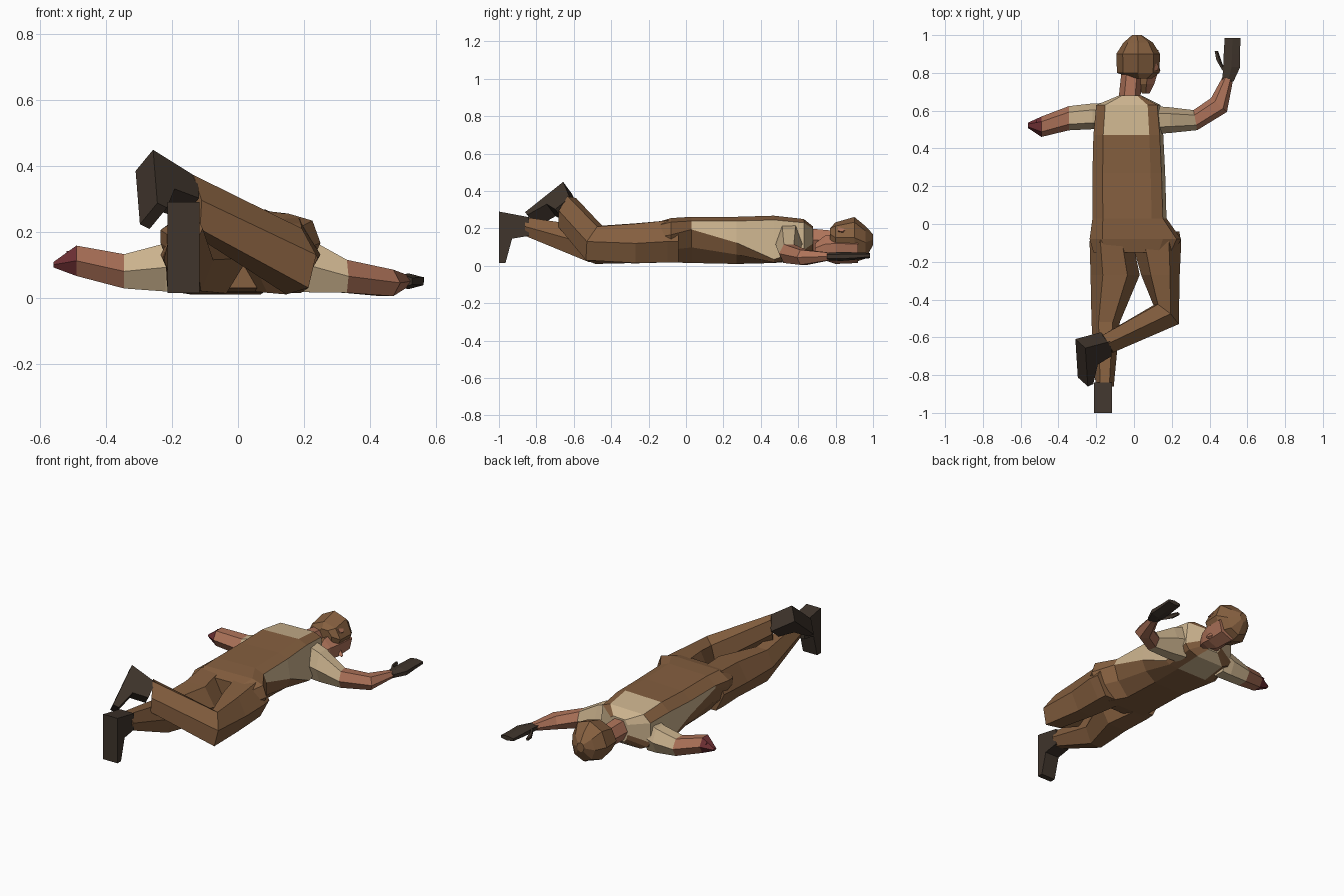
import bpy, bmesh, math
from mathutils import Vector as V


def mat(name, r, g, b):
    m = bpy.data.materials.new(name)
    m.diffuse_color = (r, g, b, 1)
    return m


BROWN = mat("brown_cloth", .235, .115, .05)
CREAM = mat("cream_shirt", .60, .45, .27)
SKIN = mat("skin", .42, .17, .10)
DARK = mat("dark_leather", .05, .035, .025)
RED = mat("wound", .16, .03, .035)


def finish(name, bm, mats):
    bmesh.ops.recalc_face_normals(bm, faces=bm.faces)
    me = bpy.data.meshes.new(name)
    bm.to_mesh(me)
    bm.free()
    for m in mats:
        me.materials.append(m)
    ob = bpy.data.objects.new(name, me)
    bpy.context.collection.objects.link(ob)
    return ob


def loft(name, rings, mats, pick=lambda seg, side: 0):
    """Skin a list of point rings; pick chooses the material slot."""
    bm = bmesh.new()
    vs = [[bm.verts.new(p) for p in r] for r in rings]
    n = len(rings[0])
    for s in range(len(rings) - 1):
        for i in range(n):
            j = (i + 1) % n
            f = bm.faces.new((vs[s][i], vs[s][j], vs[s + 1][j], vs[s + 1][i]))
            f.material_index = pick(s, i)
    bm.faces.new(vs[0]).material_index = pick(0, 0)
    bm.faces.new(vs[-1]).material_index = pick(len(rings) - 2, 0)
    return finish(name, bm, mats)


def ring(c, u, v, n=6):
    """Polygon around c with half-axes u and v."""
    c, u, v = V(c), V(u), V(v) / math.sin(math.pi / 3)
    return [c + u * math.cos(2 * math.pi * k / n) + v * math.sin(2 * math.pi * k / n)
            for k in range(n)]


def tube(name, rows, mats, pick=lambda seg, side: 0, n=6):
    return loft(name, [ring(*r, n) for r in rows], mats, pick)


# Torso: cross-section scaled along the spine; d lowers the edge of the open bib side
def section(y, x0, x1, z0, z1, d):
    pts = [(-1, d), (-1, .58), (-.72, .95), (.6, 1), (.9, .82),
           (1, d), (.85, (d - 1) / 2 - .05), (.5, -1), (-.6, -1), (-.88, (d - 1) / 2 - .05)]
    return [((x0 + x1) / 2 + fx * (x1 - x0) / 2, y, (z0 + z1) / 2 + fz * (z1 - z0) / 2)
            for fx, fz in pts]


body = [section(*r) for r in [
    (-.15, -.215, .215, .03, .235, .2), (-.08, -.235, .25, .018, .255, .25),
    (.03, -.22, .172, .015, .262, .45), (.27, -.22, .165, .01, .262, -.1),
    (.47, -.215, .155, .015, .268, -.85), (.63, -.20, .14, .03, .25, -.5),
    (.68, -.08, .04, .07, .21, -.3)]]


def panel(seg, side):
    if side in (1, 3):
        return int(seg == 5 and side == 1)   # shoulder straps
    if side in (0, 4):
        return int(seg >= 2)                 # open sides of the bib
    return int(seg >= 4 and side in (2, 7))


loft("torso", body, [BROWN, CREAM], panel)

# Straight leg and bent leg
tube("straight_leg", [((-.12, -.04, .13), (.11, 0, 0), (0, 0, .112)),
                      ((-.12, -.10, .13), (.115, 0, 0), (0, 0, .112)),
                      ((-.10, -.27, .12), (.13, 0, 0), (0, 0, .107)),
                      ((-.15, -.52, .115), (.075, 0, 0), (0, 0, .095)),
                      ((-.155, -.86, .21), (.048, 0, 0), (0, 0, .05))], [BROWN])
tube("bent_leg", [((.12, -.04, .13), (.12, 0, 0), (0, 0, .112)),
                  ((.12, -.10, .13), (.13, 0, 0), (0, 0, .112)),
                  ((.14, -.27, .12), (.102, 0, 0), (0, 0, .105)),
                  ((.17, -.48, .11), (.067, -.05, .02), (-.01, .03, .09)),
                  ((-.14, -.635, .285), (.03, -.045, .01), (-.01, .025, .082))], [BROWN])


# Boots: a side profile swept across the foot width
def boot(name, origin, a, b, toe):
    o, a, b = V(origin), V(a).normalized(), V(b).normalized()
    w = a.cross(b).normalized() * .048
    prof = [(-.01, -.05), (.15, -.08), (.15, toe), (.115, toe), (.08, .065), (-.01, .05)]
    loft(name, [[o + a * p + b * q + w * s for p, q in prof] for s in (-1, 1)], [DARK])


boot("straight_boot", (-.165, -.85, .21), (0, -1, 0), (0, 0, -1), .195)
boot("bent_boot", (-.155, -.64, .305), (-.81, -.36, .40), (.05, -.78, -.62), .18)

# Arms: sleeve, bare forearm, and the stump on the left
tube("right_arm", [((.10, .55, .125), (0, .075, 0), (0, 0, .1)),
                   ((.19, .55, .105), (0, .068, 0), (0, 0, .088)),
                   ((.325, .55, .065), (-.01, .053, 0), (0, 0, .05)),
                   ((.45, .63, .045), (-.042, .037, 0), (0, 0, .04)),
                   ((.497, .77, .05), (-.027, .01, 0), (0, 0, .02))],
     [CREAM, SKIN], lambda s, i: int(s >= 2))
tube("left_arm", [((-.16, .57, .115), (0, .07, 0), (0, 0, .095)),
                  ((-.22, .57, .092), (0, .068, 0), (0, 0, .073)),
                  ((-.345, .56, .08), (0, .064, 0), (0, 0, .052)),
                  ((-.49, .515, .112), (0, .054, 0), (0, 0, .046)),
                  ((-.56, .522, .1), (0, .015, 0), (0, 0, .008))],
     [CREAM, SKIN, RED], lambda s, i: (0, 0, 1, 2)[s])
# Broken bone ends in the stump
for k, (y, z) in enumerate([(.50, .12), (.54, .13)]):
    tube(f"stump_bone_{k}", [((-.46, y, z), (0, .012, 0), (0, 0, .012)),
                             ((-.52, y, z), (0, .008, 0), (0, 0, .01))], [RED], n=4)

# Gloved hand with thumb
tube("hand", [((.497, .755, .05), (0, 0, .02), (.03, 0, 0)),
              ((.517, .83, .05), (0, 0, .024), (.045, 0, 0)),
              ((.518, .90, .052), (0, 0, .02), (.043, 0, 0)),
              ((.522, .985, .055), (0, 0, .014), (.042, 0, 0))], [DARK])
tube("thumb", [((.485, .80, .048), (.024, -.02, 0), (0, 0, .016)),
               ((.45, .86, .045), (.017, -.01, 0), (0, 0, .015)),
               ((.435, .915, .045), (.01, 0, 0), (0, 0, .009))], [DARK], n=5)

# Neck, jaw and turned head
tube("neck", [((-.025, .65, .14), (.058, 0, 0), (0, 0, .06)),
              ((-.01, .82, .13), (.055, 0, 0), (0, 0, .055))], [SKIN])
tube("cap", [((.045, .77, .15), (.05, 0, .02), (-.015, 0, .045)),
             ((.022, .80, .14), (.112, 0, .01), (0, 0, .08)),
             ((.022, .90, .14), (.116, 0, .01), (0, 0, .105)),
             ((.022, .96, .125), (.078, 0, 0), (0, 0, .075)),
             ((.015, 1, .14), (.025, 0, 0), (0, 0, .025))], [BROWN], n=8)
tube("face", [((.055, .92, .085), (.075, 0, .03), (-.02, 0, .055)),
              ((.06, .80, .09), (.065, 0, .03), (-.02, 0, .065)),
              ((.065, .74, .095), (.042, 0, .02), (-.02, 0, .055)),
              ((.062, .69, .085), (.02, 0, .01), (-.01, 0, .03))],
     [SKIN, BROWN], lambda s, i: int(s >= 1 and i == 1))
tube("ear", [((.085, .84, .185), (0, .035, 0), (-.02, 0, .02)),
             ((.118, .83, .195), (0, .022, 0), (-.012, 0, .012))], [SKIN], n=5)
tube("nose", [((.10, .83, .06), (0, .025, 0), (.012, 0, .015)),
              ((.135, .815, .045), (0, .01, 0), (.004, 0, .006))], [SKIN], n=4)
